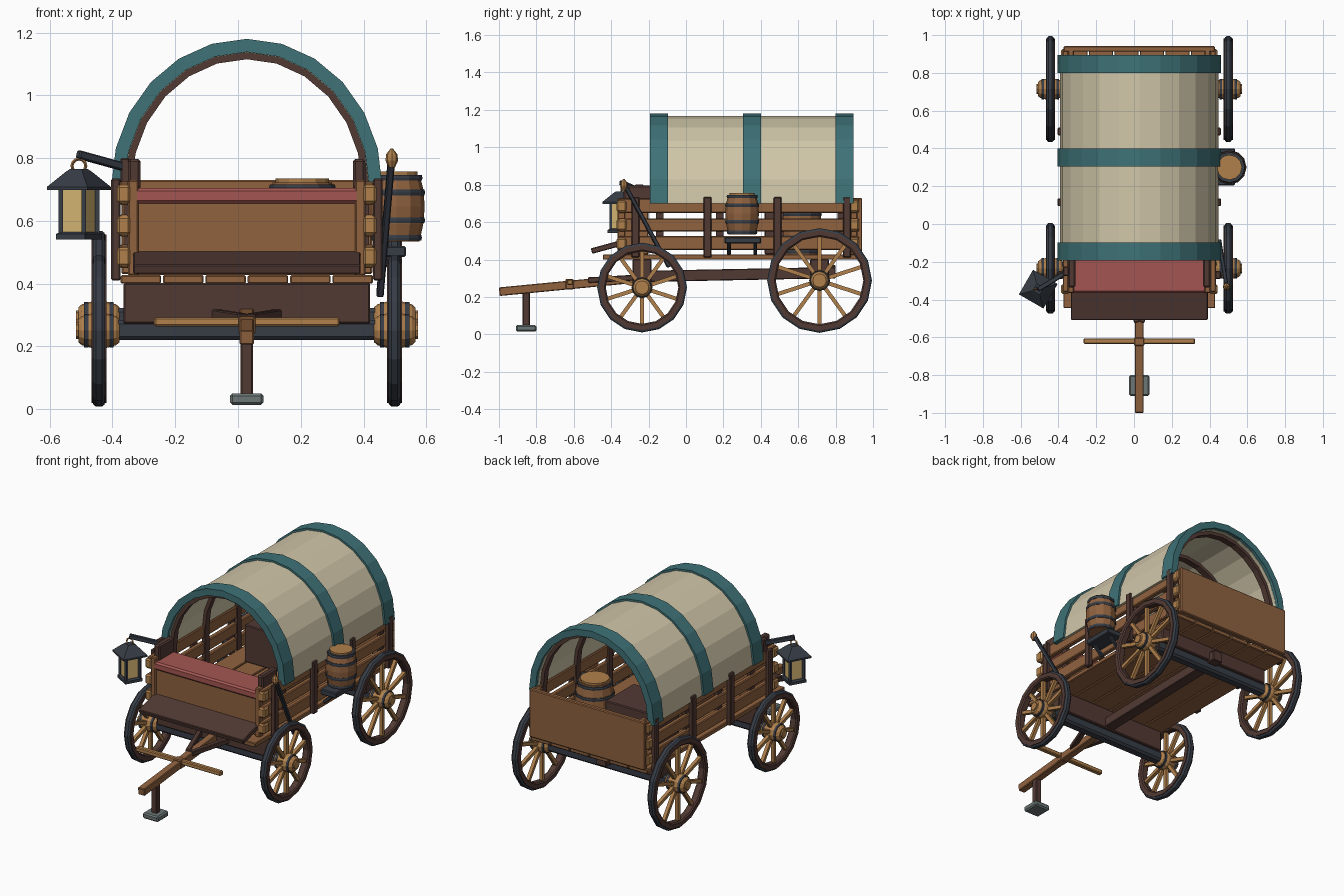
import bpy, bmesh, math
from mathutils import Vector, Matrix

if "Cube" in bpy.data.objects:
    bpy.data.objects.remove(bpy.data.objects["Cube"])

CX = 0.028  # centre line of the wagon body


def material(name, rgb):
    m = bpy.data.materials.new(name)
    lin = [((c / 255 + 0.055) / 1.055) ** 2.4 for c in rgb]
    m.diffuse_color = (*lin, 1)
    m.use_nodes = True
    m.node_tree.nodes["Principled BSDF"].inputs["Base Color"].default_value = m.diffuse_color
    return m


WOOD = material("mid wood", (144, 98, 63))
LIGHT = material("light wood", (176, 128, 76))
DARK = material("dark wood", (82, 58, 52))
IRON = material("iron", (55, 61, 70))
TEAL = material("teal cloth", (62, 114, 119))
CANVAS = material("canvas", (208, 198, 168))
RED = material("red cushion", (164, 86, 82))
GLASS = material("lamp glass", (216, 184, 116))
STONE = material("grey stone", (108, 118, 118))


def finish(name, bm, mat, bevel=0.0):
    bmesh.ops.recalc_face_normals(bm, faces=bm.faces)
    me = bpy.data.meshes.new(name)
    bm.to_mesh(me)
    bm.free()
    me.materials.append(mat)
    ob = bpy.data.objects.new(name, me)
    bpy.context.collection.objects.link(ob)
    if bevel:
        mod = ob.modifiers.new("bevel", 'BEVEL')
        mod.width, mod.segments = bevel, 1
    return ob


def box(name, x, y, z, mat, bevel=0.005):
    bm = bmesh.new()
    bmesh.ops.create_cube(bm, size=1)
    for v in bm.verts:
        for i, (a, b) in enumerate((x, y, z)):
            v.co[i] = (a + b) / 2 + v.co[i] * (b - a)
    return finish(name, bm, mat, bevel)


def beam(name, p, q, w, h, mat, bevel=0.004, taper=1.0):
    """Bar from p to q, w wide across and h deep, narrowed by taper at q."""
    p, q = Vector(p), Vector(q)
    d = (q - p).normalized()
    side = d.cross((0, 0, 1)) if abs(d.z) < 0.95 else d.cross((0, 1, 0))
    side.normalize()
    up = side.cross(d)
    bm = bmesh.new()
    rings = []
    for c, s in ((p, 1), (q, taper)):
        rings.append([bm.verts.new(c + side * a * w / 2 * s + up * b * h / 2 * s)
                      for a, b in ((-1, -1), (1, -1), (1, 1), (-1, 1))])
    for i in range(4):
        bm.faces.new((rings[0][i], rings[0][i - 1], rings[1][i - 1], rings[1][i]))
    for r in rings:
        bm.faces.new(r)
    return finish(name, bm, mat, bevel)


def lathe(name, profile, n, centre, mat, axis='Z', closed=False, turn=0.0):
    """Spin (radius, height) points; closed joins the profile into a ring section."""
    bm = bmesh.new()
    rows = [[bm.verts.new((r * math.cos(a), r * math.sin(a), h))
             for a in (turn + 2 * math.pi * k / n for k in range(n))] for r, h in profile]
    for i in range(0 if closed else 1, len(rows)):
        for k in range(n):
            bm.faces.new((rows[i - 1][k - 1], rows[i - 1][k], rows[i][k], rows[i][k - 1]))
    if not closed:
        bm.faces.new(rows[0])
        bm.faces.new(rows[-1])
    if axis == 'X':
        bm.transform(Matrix.Rotation(math.pi / 2, 4, 'Y'))
    bm.transform(Matrix.Translation(centre))
    return finish(name, bm, mat)


def arch(name, a, b, thick, y0, y1, mat, base=0.71, foot=0.70, n=12):
    """Elliptical arch shell with faceted outside and short straight feet."""
    bm = bmesh.new()
    rows = []
    for k in range(-1, n + 2):
        t = math.pi * min(max(k, 0), n) / n
        row = []
        for off, y in ((0, y0), (0, y1), (thick, y1), (thick, y0)):
            z = foot if k in (-1, n + 1) else base + (b - off) * math.sin(t)
            row.append(bm.verts.new((CX + (a - off) * math.cos(t), y, z)))
        rows.append(row)
    for r, s in zip(rows, rows[1:]):
        for i in range(4):
            bm.faces.new((r[i - 1], r[i], s[i], s[i - 1]))
    bm.faces.new(rows[0])
    bm.faces.new(rows[-1])
    return finish(name, bm, mat)


def wheel(name, x, y, z, R, side):
    c = (x, y, z)
    lathe(name + "_tyre", [(R - .016, -.021), (R - .006, -.017), (R, -.010), (R, .010),
                           (R - .006, .017), (R - .016, .021)], 16, c, IRON, 'X', True)
    lathe(name + "_rim", [(R - .046, -.017), (R - .038, -.024), (R - .012, -.024),
                          (R - .012, .024), (R - .038, .024), (R - .046, .017)], 16, c, DARK, 'X', True)
    for k in range(10):
        t = 2 * math.pi * (k + 0.5) / 10
        d = Vector((0, math.cos(t), math.sin(t)))
        beam(name + "_spoke", Vector(c) + d * .03, Vector(c) + d * (R - .03), .021, .021, LIGHT, 0)
    lathe(name + "_hub", [(.036, -.066), (.046, -.055), (.056, -.02), (.056, .02),
                          (.046, .055), (.036, .066)], 12, c, LIGHT, 'X')
    for o in (-.04, .04):
        lathe(name + "_hub_band", [(.054, -.007), (.054, .007)], 12, (x + o, y, z), IRON, 'X')
    lathe(name + "_hub_cap", [(.026, -.006), (.026, .006)], 8, (x + side * .068, y, z), LIGHT, 'X')


def barrel(name, x, y, z0, z1, r):
    h = z1 - z0
    lathe(name, [(r * .82, 0), (r * .95, h * .25), (r, h * .5), (r * .95, h * .75),
                 (r * .82, h - .012)], 12, (x, y, z0), WOOD)
    lathe(name + "_lid", [(r * .74, h - .014), (r * .74, h)], 12, (x, y, z0), LIGHT)
    for f, s in ((.05, .88), (.3, .99), (.7, .99), (.91, .9)):
        lathe(name + "_hoop", [(r * s, -.009), (r * (s + .02), 0), (r * s, .009)], 12,
              (x, y, z0 + h * f), IRON)


# Wheels, axles and bolsters
for label, y, z, R in (("front", -.235, .25, .24), ("rear", .714, .288, .28)):
    for s in (-1, 1):
        wheel(label + "_wheel", CX + s * .471, y, z, R, s)
    box(label + "_axle", (CX - .44, CX + .44), (y - .032, y + .032), (z - .03, z + .034), IRON, .012)
    box(label + "_bolster", (CX - .393, CX + .393), (y - .05, y + .05), (z + .022, .402), DARK)
beam("reach_beam", (CX, -.22, .31), (CX, .80, .33), .07, .06, DARK)
box("reach_block", (CX - .03, CX + .03), (.76, .80), (.31, .37), DARK)

# Tongue, crossbar and prop
beam("tongue", (CX, -.998, .228), (CX, -.25, .30), .046, .046, WOOD)
for s in (-1, 1):
    beam("tongue_brace", (CX + s * .11, -.24, .305), (CX + s * .012, -.52, .29), .03, .03, DARK)
box("tongue_clip", (CX - .027, CX + .027), (-.645, -.60), (.24, .295), WOOD)
box("crossbar", (CX - .295, CX + .295), (-.635, -.605), (.264, .292), LIGHT)
box("prop_leg", (CX - .02, CX + .02), (-.875, -.835), (.04, .225), DARK)
box("prop_foot", (CX - .054, CX + .054), (-.91, -.80), (.014, .05), STONE, .008)

# Floor planks
for k in range(6):
    x = CX - .405 + k * .135
    box("floor_plank", (x + .003, x + .132), (-.445, .92), (.40, .427), WOOD, .004)

# Side boards, posts and corner cleats
for s in (-1, 1):
    def span(a, b):
        return sorted((CX + s * a, CX + s * b))
    for z0, z1 in ((.45, .525), (.55, .62), (.65, .725)):
        box("side_board", span(.375, .405), (-.36, .925), (z0, z1), WOOD)
    for y in (-.27, .115, .49, .86):
        box("side_post", span(.402, .432), (y - .021, y + .021), (.41, .735), DARK)
    for y in (-.345, .90):
        box("corner_post", span(.345, .378), (y - .02, y + .02), (.425, .73), WOOD)
        for z in (.485, .585, .685):
            box("corner_cleat", span(.37, .414), (y - .026, y + .026), (z - .03, z + .03), LIGHT, .008)
    box("armrest", span(.338, .378), (-.335, -.185), (.70, .797), DARK, .008)
box("tailgate", (CX - .40, CX + .40), (.912, .942), (.43, .73), WOOD)

# Seat and footboard
box("seat_box", (CX - .352, CX + .352), (-.352, -.20), (.427, .66), WOOD)
box("seat_cushion", (CX - .362, CX + .362), (-.365, -.18), (.655, .705), RED, .01)
beam("footboard", (CX, -.505, .445), (CX, -.34, .49), .725, .03, DARK)

# Canvas cover with trim bands and inner hoops
arch("canvas_cover", .420, .458, .032, -.17, .875, CANVAS)
for y0 in (-.192, .305, .80):
    arch("trim_band", .432, .470, .042 if y0 != .305 else .03, y0, y0 + .095, TEAL)
for y in (-.14, .18, .50, .83):
    arch("inner_hoop", .389, .427, .022, y - .02, y + .02, DARK, foot=.45)

# Cargo: inner barrel, crate, outer barrel on a shelf
barrel("inner_barrel", .205, .61, .427, .735, .115)
box("crate", (-.25, .07), (.42, .70), (.427, .66), DARK)
barrel("outer_barrel", .505, .30, .535, .757, .09)
box("barrel_shelf", (.42, .535), (.205, .40), (.485, .52), IRON)
for y in (.23, .37):
    beam("shelf_bracket", (.435, y, .43), (.50, y, .49), .02, .02, IRON)

# Brake lever
beam("brake_lever", (.452, -.09, .36), (.488, -.32, .785), .022, .022, IRON)
lathe("brake_knob", [(.010, -.03), (.02, -.008), (.018, .012), (.004, .03)], 8, (.49, -.332, .80), LIGHT)

# Hanging lantern
LX, LY, TURN = -.507, -.345, math.radians(15)
beam("lantern_arm", (-.51, -.347, .812), (-.35, -.25, .768), .026, .026, IRON)
box("arm_mount", (-.375, -.345), (-.275, -.225), (.72, .80), DARK)
for name, prof, mat in (
        ("lantern_base", [(.076, .541), (.076, .558), (.062, .565)], IRON),
        ("lantern_glass", [(.056, .56), (.056, .70)], GLASS),
        ("lantern_roof", [(.106, .698), (.106, .708), (.045, .755), (.03, .765)], IRON)):
    lathe(name, prof, 4, (LX, LY, 0), mat, turn=TURN)
for k in range(4):
    t = TURN + k * math.pi / 2
    x, y = LX + .06 * math.cos(t), LY + .06 * math.sin(t)
    box("lantern_bar", (x - .007, x + .007), (y - .007, y + .007), (.55, .705), IRON, 0)
ring = [(.022 + .005 * math.cos(a), .005 * math.sin(a)) for a in (0, 1.571, 3.142, 4.712)]
ob = lathe("lantern_ring", ring, 12, (0, 0, 0), LIGHT, closed=True)
ob.data.transform(Matrix.Translation((LX, LY, .775)) @ Matrix.Rotation(math.pi / 2, 4, 'X'))
